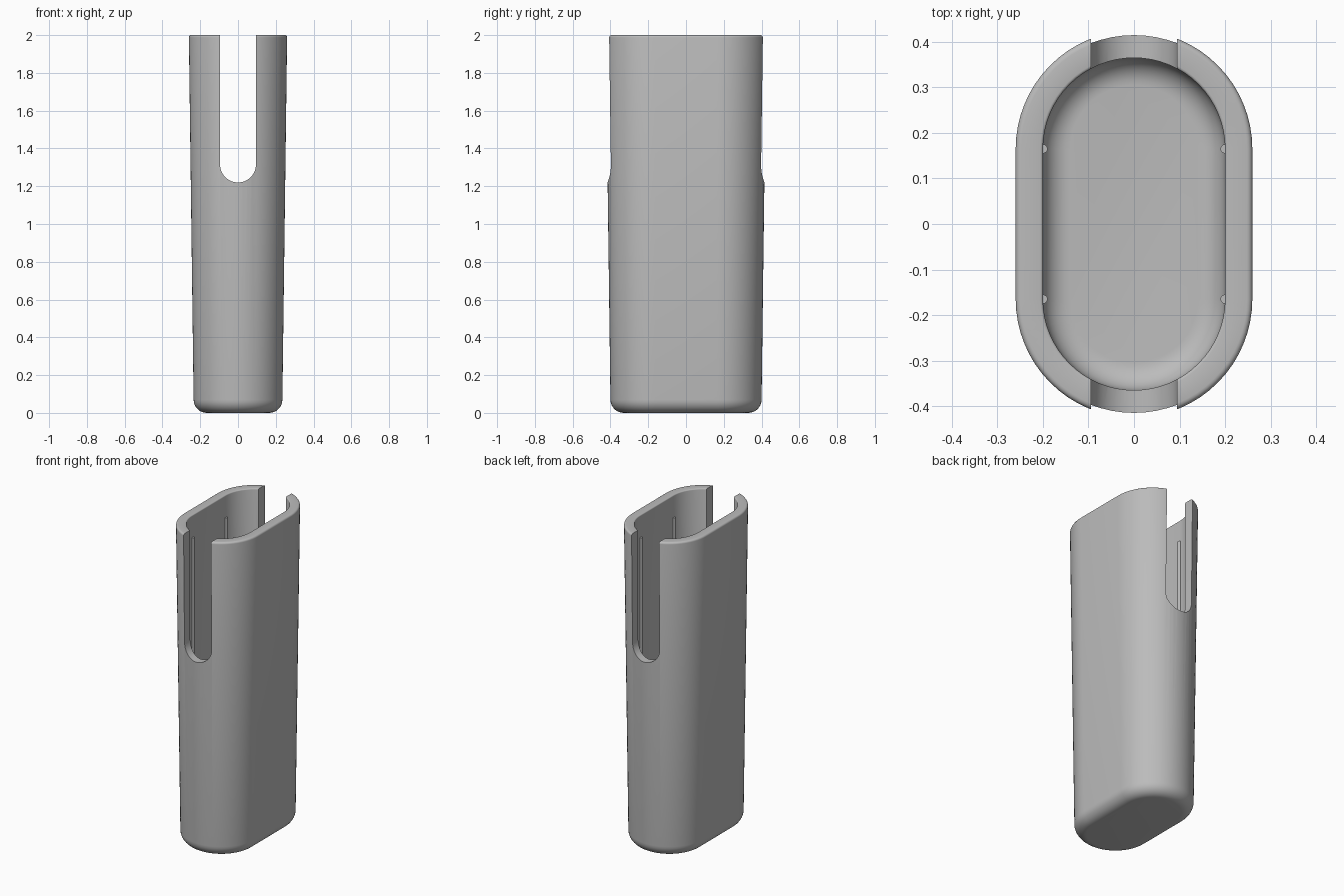
import bpy, bmesh
from math import sin, cos, pi, radians

cube = bpy.data.objects.get("Cube")
if cube:
    bpy.data.objects.remove(cube, do_unlink=True)

STRAIGHT = 0.165      # half length of the flat sides
ARC = 32              # segments in each rounded end
TOP, BOTTOM = 2.0, 0.0
SLOT_R, SLOT_Z = 0.095, 1.315

grey = bpy.data.materials.new("plain grey")
grey.use_nodes = True
colour = (0.5, 0.5, 0.5, 1)
grey.diffuse_color = colour
grey.node_tree.nodes["Principled BSDF"].inputs["Base Color"].default_value = colour


def make_object(name, bm):
    bmesh.ops.recalc_face_normals(bm, faces=bm.faces)
    mesh = bpy.data.meshes.new(name)
    bm.to_mesh(mesh)
    bm.free()
    mesh.materials.append(grey)
    obj = bpy.data.objects.new(name, mesh)
    bpy.context.collection.objects.link(obj)
    return obj


def select_only(obj):
    bpy.ops.object.select_all(action='DESELECT')
    obj.select_set(True)
    bpy.context.view_layer.objects.active = obj


def fillet(r, z, size, start, end, steps=8):
    """Quarter arc of (radius, height) points around the centre r, z."""
    angles = [radians(start + (end - start) * i / steps) for i in range(steps + 1)]
    return [(r + size * cos(a), z + size * sin(a)) for a in angles]


def stadium(bm, r, z):
    """Ring with two straight sides and two half-round ends."""
    ring = []
    for side, turn in ((1, 0), (-1, pi)):
        for i in range(ARC + 1):
            a = turn + pi * i / ARC
            ring.append(bm.verts.new((r * cos(a), side * STRAIGHT + r * sin(a), z)))
    return ring


# Tapered sleeve wall: outside going up, over the rim, inside going down
profile = fillet(0.165, BOTTOM + 0.07, 0.07, -90, 0)
profile += fillet(0.248, TOP - 0.012, 0.012, 0, 90, 4)
profile += fillet(0.206, TOP - 0.006, 0.006, 90, 180, 3)
profile += fillet(0.14, 0.12, 0.06, 0, -90)

bm = bmesh.new()
rings = [stadium(bm, r, z) for r, z in profile]
for low, high in zip(rings, rings[1:]):
    for i in range(len(low)):
        j = (i + 1) % len(low)
        bm.faces.new((low[i], low[j], high[j], high[i]))
bm.faces.new(rings[0])
bm.faces.new(rings[-1])
sleeve = make_object("sleeve", bm)

# Round-bottomed slot cut through the front and back
bm = bmesh.new()
outline = [(SLOT_R, TOP + 0.2), (-SLOT_R, TOP + 0.2)]
outline += [(SLOT_R * cos(pi + pi * i / 24), SLOT_Z + SLOT_R * sin(pi + pi * i / 24))
            for i in range(25)]
face = bm.faces.new([bm.verts.new((x, -1, z)) for x, z in outline])
pushed = bmesh.ops.extrude_face_region(bm, geom=[face])["geom"]
bmesh.ops.translate(bm, vec=(0, 2, 0),
                    verts=[v for v in pushed if isinstance(v, bmesh.types.BMVert)])
cutter = make_object("slot_cutter", bm)

cut = sleeve.modifiers.new("slot", 'BOOLEAN')
cut.operation = 'DIFFERENCE'
cut.solver = 'EXACT'
cut.object = cutter
select_only(sleeve)
bpy.ops.object.modifier_apply(modifier=cut.name)
bpy.data.objects.remove(cutter, do_unlink=True)
bpy.ops.object.shade_smooth_by_angle(angle=radians(35))

# Thin grip ribs along the inner side walls
for x, side in ((0.2, "left"), (-0.2, "right")):
    for y, end in ((-STRAIGHT, "front"), (STRAIGHT, "back")):
        bpy.ops.mesh.primitive_cylinder_add(
            vertices=16, radius=0.01, depth=1.76, location=(x, y, 0.98))
        rib = bpy.context.object
        rib.name = f"{end}_{side}_rib"
        rib.data.materials.append(grey)
        bpy.ops.object.shade_smooth_by_angle(angle=radians(35))
